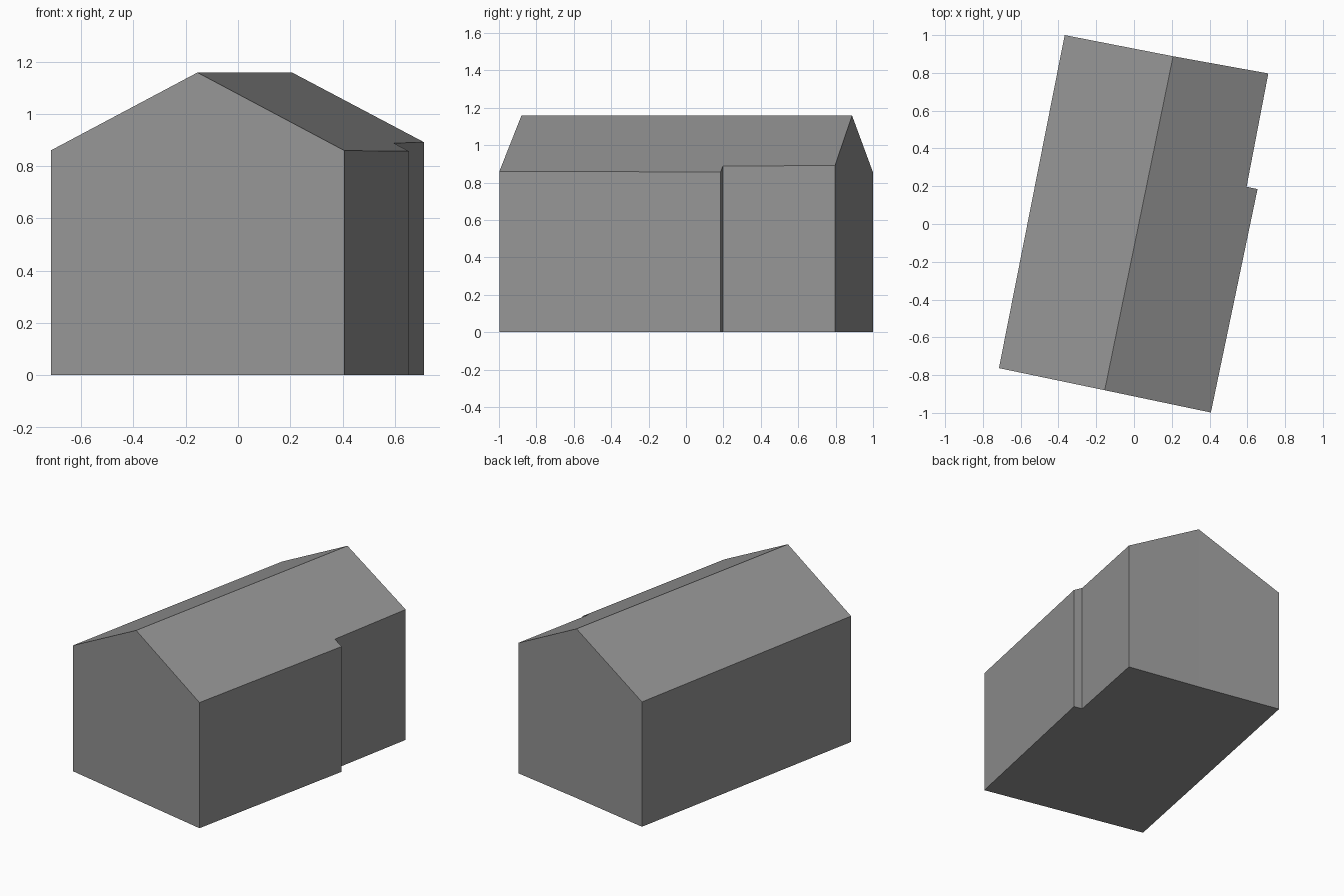
import bpy
import bmesh
from mathutils import Vector

cube = bpy.data.objects.get("Cube")
if cube:
    bpy.data.objects.remove(cube, do_unlink=True)

# Single grey for walls and roof
grey = bpy.data.materials.new("plain_grey")
grey.use_nodes = True
colour = (0.3, 0.3, 0.3, 1)
grey.diffuse_color = colour
grey.node_tree.nodes["Principled BSDF"].inputs["Base Color"].default_value = colour

# Footprint, including the two gable points under the ridge
ridge_front = Vector((-0.155, -0.88, 0))
ridge_back = Vector((0.207, 0.888, 0))
footprint = [(-0.715, -0.763), ridge_front.xy, (0.407, -0.998), (0.654, 0.185),
             (0.596, 0.197), (0.711, 0.797), ridge_back.xy, (-0.367, 1.0)]
RIDGE_Z, SLOPE = 1.158, 0.52
along = (ridge_back - ridge_front).normalized()


def roof_height(point):
    """Roof falls evenly on both sides of the ridge line."""
    offset = Vector((point.x, point.y, 0)) - ridge_front
    return RIDGE_Z - SLOPE * offset.cross(along).length


# Walls: extrude the footprint up to the roof planes
bm = bmesh.new()
base = bm.faces.new([bm.verts.new((p[0], p[1], 0)) for p in footprint])
geom = bmesh.ops.extrude_face_region(bm, geom=[base], use_keep_orig=True)["geom"]
top = [v for v in geom if isinstance(v, bmesh.types.BMVert)]

# Roof: split the top along the ridge, then raise it
ridge = [min(top, key=lambda v: (v.co - p).length) for p in (ridge_front, ridge_back)]
bmesh.ops.connect_verts(bm, verts=ridge)
for v in top:
    v.co.z = roof_height(v.co)
bmesh.ops.recalc_face_normals(bm, faces=bm.faces)

mesh = bpy.data.meshes.new("gabled_building")
bm.to_mesh(mesh)
bm.free()
mesh.materials.append(grey)
building = bpy.data.objects.new("gabled_building", mesh)
bpy.context.collection.objects.link(building)
